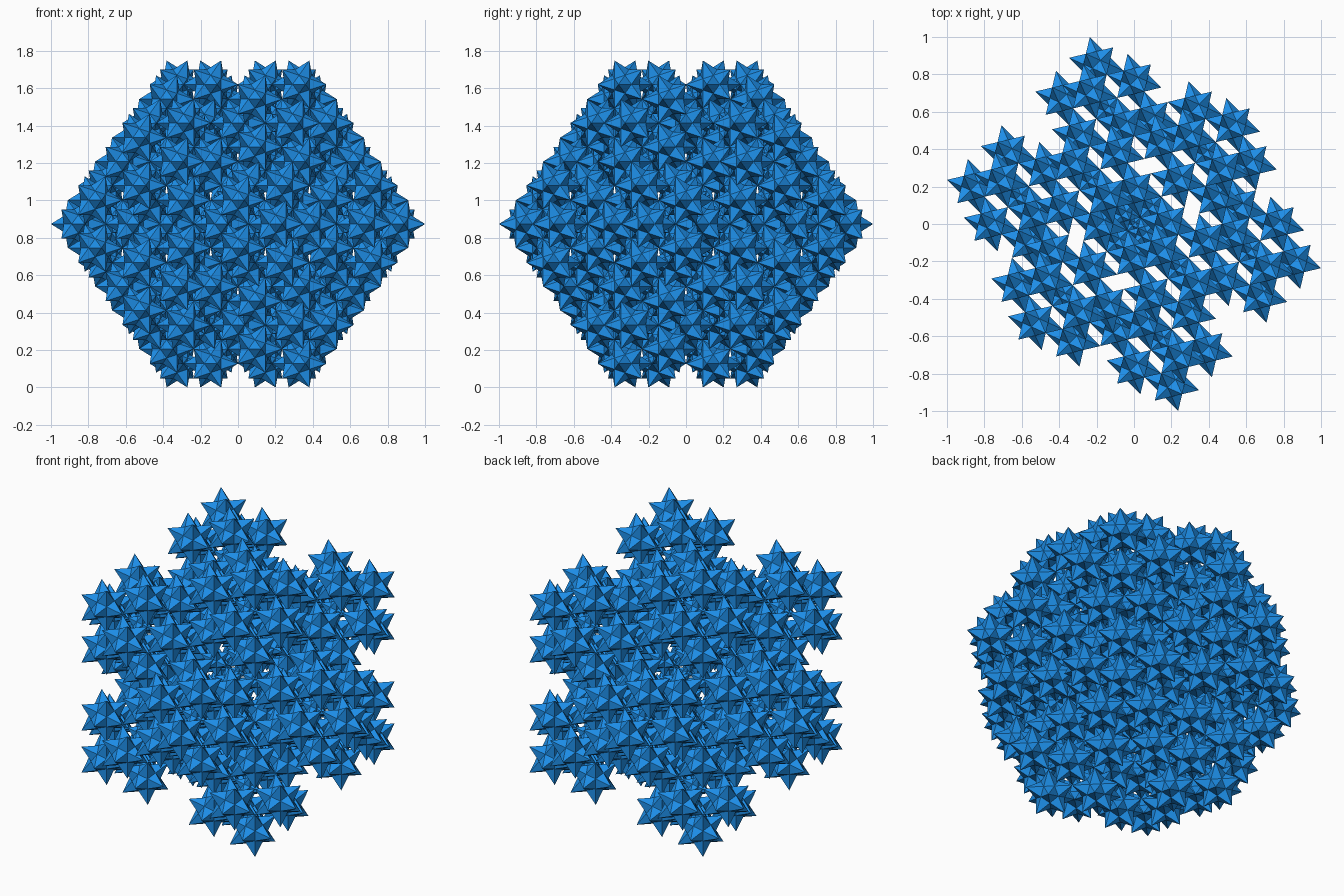
import bpy
from math import sqrt, radians
from mathutils import Vector, Matrix
from itertools import combinations

if "Cube" in bpy.data.objects:
    bpy.data.objects.remove(bpy.data.objects["Cube"])

PHI = (1 + sqrt(5)) / 2
SCALE = sqrt(2) / (1 + PHI)          # makes the overall width 2 units
OUTER = PHI ** -2                    # size of the twelve copies on the tips
INNER = PHI ** -3                    # size of the copy in the middle
turn = Matrix.Rotation(radians(135), 3, 'Z')
signs = (-1, 1)


def cyclic(a, b, c):
    return [Vector(v) for v in ((a, b, c), (b, c, a), (c, a, b))]


# Twelve spike tips (icosahedron) and twenty valley corners (dodecahedron)
tips = [v for s in signs for t in signs for v in cyclic(s * PHI, t, 0)]
valleys = [Vector((a, b, c)) / PHI for a in signs for b in signs for c in signs]
valleys += [v for s in signs for t in signs
            for v in cyclic(t, 0, s / PHI ** 2)]
tips = [turn @ v * SCALE for v in tips]
valleys = [turn @ v * SCALE for v in valleys]
star_points = tips + valleys

# Each pair of neighbouring spikes shares one valley edge
star_faces = []
edge = 2 * SCALE
reach = min((tips[0] - v).length for v in valleys) * 1.01
for i, j in combinations(range(12), 2):
    if (tips[i] - tips[j]).length < edge * 1.01:
        c, d = [k for k, v in enumerate(valleys)
                if (v - tips[i]).length < reach and (v - tips[j]).length < reach]
        for t in (i, j):
            p, q, r = tips[t], valleys[c], valleys[d]
            outward = (q - p).cross(r - p).dot(p + q + r) > 0
            star_faces.append((t, c + 12, d + 12) if outward else (t, d + 12, c + 12))


def stars(centre, size, depth):
    """Yield centre and size of every small star in the cluster."""
    if depth == 0:
        yield centre, size
        return
    for tip in tips:
        yield from stars(centre + tip * size * (1 - OUTER), size * OUTER, depth - 1)
    yield from stars(centre, size * INNER, depth - 1)


# Star cluster
verts, faces = [], []
for centre, size in stars(Vector((0, 0, PHI * SCALE)), 1.0, 2):
    base = len(verts)
    verts += [centre + p * size for p in star_points]
    faces += [tuple(base + k for k in f) for f in star_faces]

mesh = bpy.data.meshes.new("star_cluster")
mesh.from_pydata(verts, [], faces)
mesh.update()
cluster = bpy.data.objects.new("star_cluster", mesh)
bpy.context.collection.objects.link(cluster)

blue = bpy.data.materials.new("blue")
blue.diffuse_color = (0.013, 0.28, 0.83, 1)
blue.use_nodes = True
blue.node_tree.nodes["Principled BSDF"].inputs["Base Color"].default_value = blue.diffuse_color
mesh.materials.append(blue)
